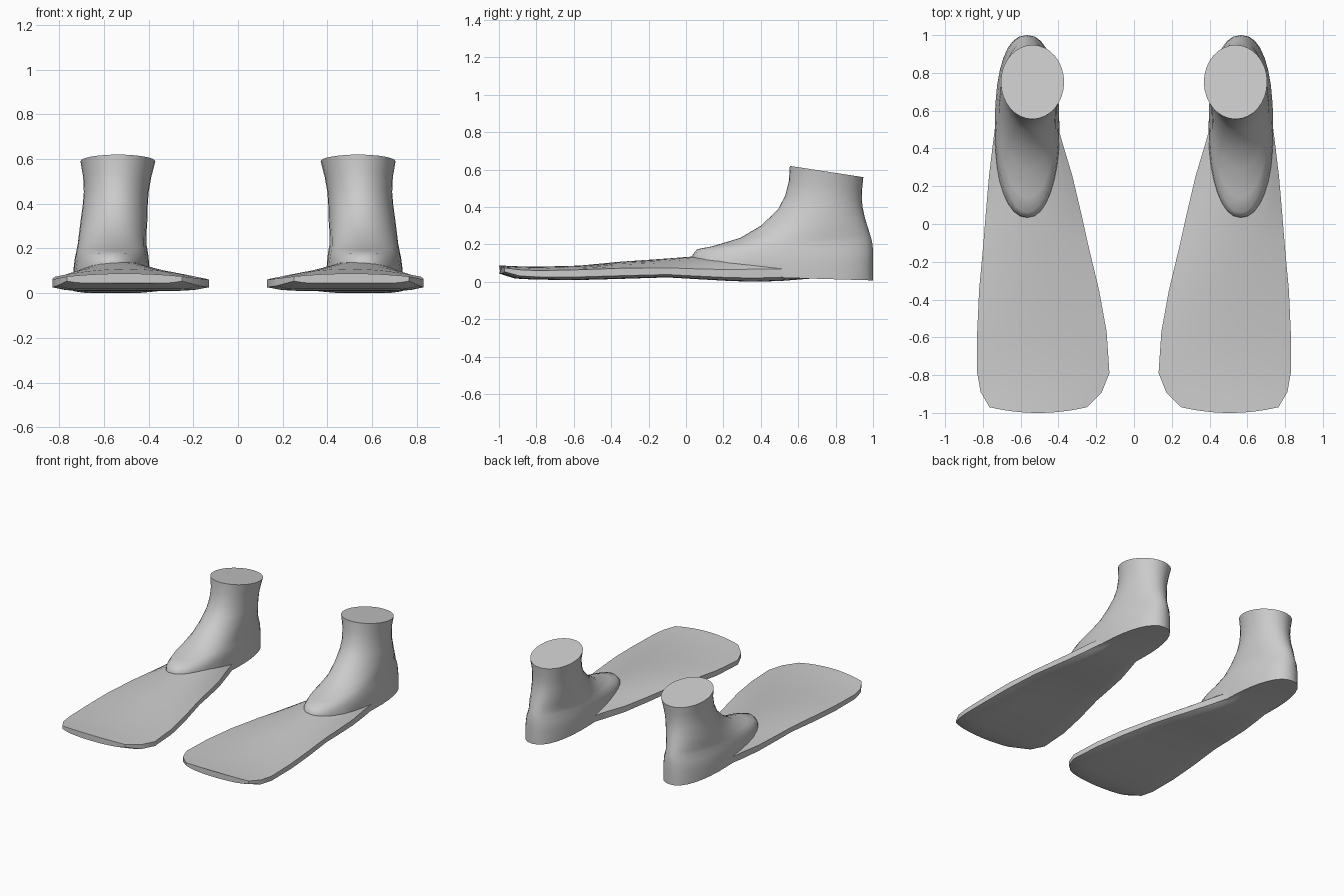
import bpy, bmesh, math

if "Cube" in bpy.data.objects:
    bpy.data.objects.remove(bpy.data.objects["Cube"])


def loft(name, rings):
    """Skin a list of equal-length closed rings and cap both ends."""
    bm = bmesh.new()
    loops = [[bm.verts.new(p) for p in ring] for ring in rings]
    n = len(loops[0])
    for a, b in zip(loops, loops[1:]):
        for i in range(n):
            j = (i + 1) % n
            bm.faces.new((a[i], a[j], b[j], b[i]))
    bm.faces.new(loops[0])
    bm.faces.new(loops[-1])
    bmesh.ops.recalc_face_normals(bm, faces=bm.faces)
    mesh = bpy.data.meshes.new(name)
    bm.to_mesh(mesh)
    bm.free()
    obj = bpy.data.objects.new(name, mesh)
    bpy.context.collection.objects.link(obj)
    return obj


def blade_section(y, x_in, x_out, z_bot, z_edge, z_top, bow=0.0):
    """Crowned slab cross-section; bow pushes the middle toward the tip."""
    mid, half = (x_in + x_out) / 2, (x_out - x_in) / 2
    ts = [-1 + 2 * i / 12 for i in range(13)]
    top = [(mid + half * t, y - bow * (1 - t * t),
            z_edge + (z_top - z_edge) * (1 - t * t)) for t in ts]
    low = [(mid + half * t, y - bow * (1 - t * t),
            z_bot + (z_edge - z_bot) * 0.3 * abs(t) ** 8) for t in reversed(ts)]
    return top + low


def boot_ring(yf, zf, yb, zb, x_in, x_out, power=2.0, n=32):
    """Tilted superellipse from front point (yf, zf) to back point (yb, zb)."""
    ring = []
    for i in range(n):
        a = 2 * math.pi * i / n
        c, s = math.cos(a), math.sin(a)
        u = math.copysign(abs(c) ** (2 / power), c)
        v = math.copysign(abs(s) ** (2 / power), s)
        k = (v + 1) / 2
        ring.append(((x_in + x_out) / 2 + u * (x_out - x_in) / 2,
                     yf + (yb - yf) * k, zf + (zb - zf) * k))
    return ring


# Fin blade, from tip to under the heel
blade = loft("flippers", [blade_section(*s) for s in (
    (-0.97, 0.25, 0.765, 0.045, 0.075, 0.088, 0.03),
    (-0.89, 0.17, 0.812, 0.018, 0.065, 0.084, 0.025),
    (-0.79, 0.13, 0.83, 0.012, 0.06, 0.081, 0.015),
    (-0.57, 0.145, 0.83, 0.01, 0.065, 0.087),
    (-0.35, 0.185, 0.82, 0.016, 0.073, 0.108),
    (-0.10, 0.245, 0.797, 0.024, 0.075, 0.125),
    (0.05, 0.278, 0.785, 0.015, 0.07, 0.137),
    (0.25, 0.325, 0.768, 0.004, 0.065, 0.15),
    (0.40, 0.37, 0.75, 0.001, 0.07, 0.15),
    (0.52, 0.405, 0.735, 0.006, 0.07, 0.14),
    (0.70, 0.425, 0.71, 0.02, 0.07, 0.12),
    (0.85, 0.45, 0.68, 0.018, 0.06, 0.10))])

# Foot and ankle
boot = loft("boot", [boot_ring(*r) for r in (
    (0.08, 0.035, 1.00, 0.008, 0.40, 0.735, 2.3),
    (0.03, 0.10, 1.00, 0.10, 0.395, 0.737, 2.3),
    (0.035, 0.145, 1.00, 0.17, 0.40, 0.73, 2.2),
    (0.06, 0.175, 0.995, 0.215, 0.405, 0.722),
    (0.14, 0.19, 0.985, 0.25, 0.41, 0.717),
    (0.29, 0.235, 0.973, 0.29, 0.41, 0.712),
    (0.40, 0.30, 0.957, 0.34, 0.406, 0.705),
    (0.49, 0.385, 0.944, 0.40, 0.404, 0.695),
    (0.53, 0.46, 0.94, 0.445, 0.40, 0.69),
    (0.55, 0.54, 0.942, 0.50, 0.388, 0.693),
    (0.555, 0.62, 0.948, 0.56, 0.37, 0.705))])

# Fuse boot and blade, then mirror to make the pair
union = blade.modifiers.new("fuse", "BOOLEAN")
union.operation = "UNION"
union.solver = "EXACT"
union.object = boot
bpy.context.view_layer.objects.active = blade
blade.select_set(True)
bpy.ops.object.modifier_apply(modifier="fuse")
bpy.data.objects.remove(boot)
mirror = blade.modifiers.new("pair", "MIRROR")
mirror.use_axis[0] = True
bpy.ops.object.modifier_apply(modifier="pair")
bpy.ops.object.shade_smooth_by_angle(angle=math.radians(45))
